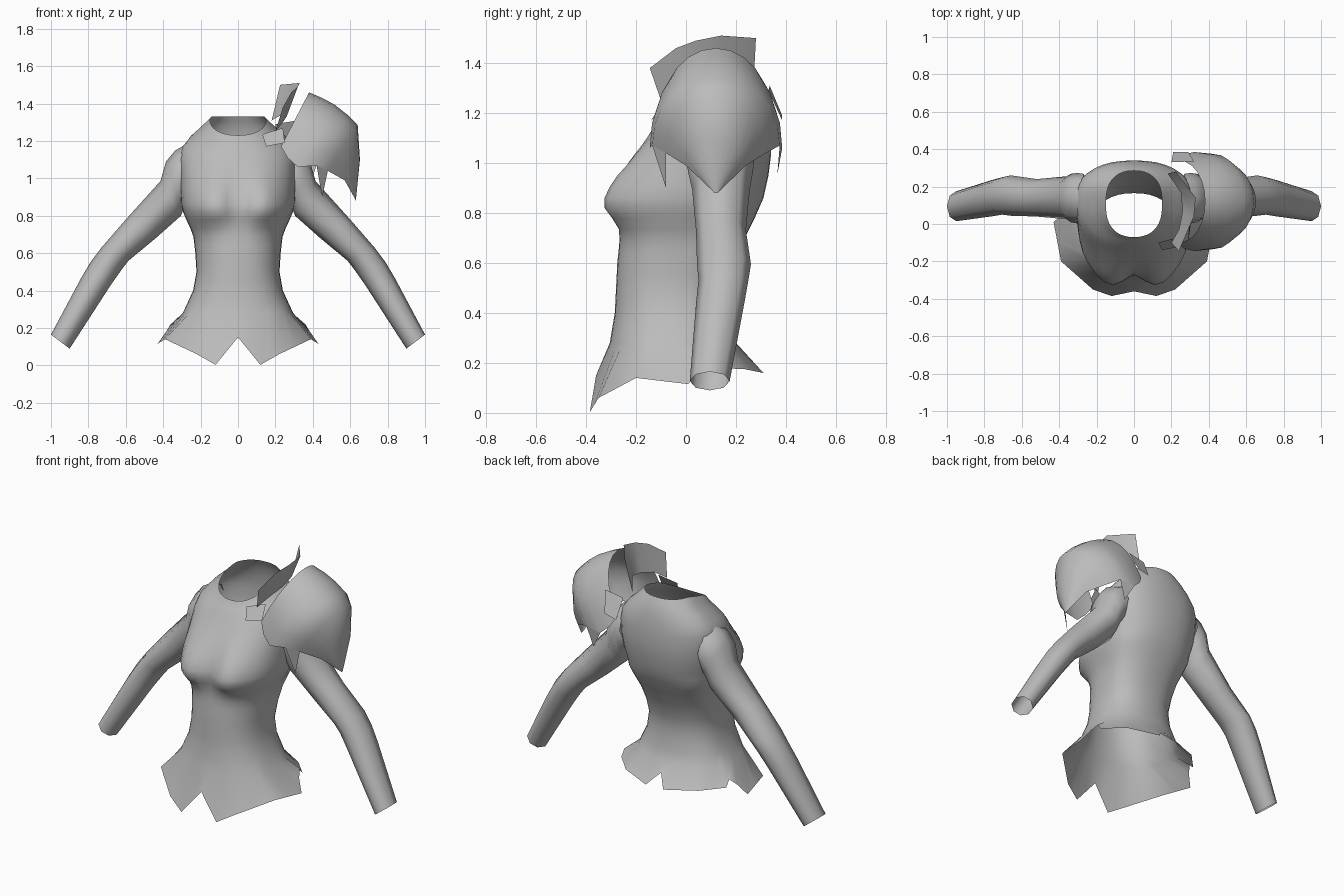
import bpy, bmesh, math

grey = bpy.data.materials.new("cloth_grey")
grey.diffuse_color = (0.5, 0.5, 0.5, 1)


def loft(name, rows, closed=False):
    """Skin a list of equal-length point rows into an open shell."""
    bm = bmesh.new()
    vs = [[bm.verts.new(p) for p in r] for r in rows]
    n = len(rows[0])
    for a, b in zip(vs, vs[1:]):
        for i in range(n if closed else n - 1):
            k = (i + 1) % n
            bm.faces.new((a[i], a[k], b[k], b[i]))
    return finish(name, bm)


def finish(name, bm):
    me = bpy.data.meshes.new(name)
    bm.to_mesh(me)
    bm.free()
    ob = bpy.data.objects.new(name, me)
    bpy.context.collection.objects.link(ob)
    me.materials.append(grey)
    me.shade_smooth()
    return ob


def lerp_keys(keys, t):
    """Linear interpolation in a table whose first column is the key."""
    for a, b in zip(keys, keys[1:]):
        if t <= b[0]:
            f = (t - a[0]) / (b[0] - a[0])
            return [p + (q - p) * f for p, q in zip(a[1:], b[1:])]
    return list(keys[-1][1:])


# Jagged hem: angle from the front, x, y, z
HEM = [(0, 0, -.36, .15), (20, .12, -.385, .003), (40, .22, -.35, .06),
       (60, .39, -.20, .14), (80, .43, .01, .115), (90, .385, .05, .18),
       (100, .36, .09, .22), (110, .36, .12, .18), (140, .25, .235, .175),
       (170, .06, .31, .16), (180, 0, .245, .225)]
# Torso rings: row, front z, back z, half width, front y, back y, side y, roundness
RINGS = [(0, .28, .28, .295, -.305, .20, -.04, .82), (1, .40, .40, .24, -.285, .17, -.04, .8),
         (2, .50, .50, .222, -.28, .165, -.03, .8), (3, .60, .60, .228, -.275, .19, 0, .8),
         (4, .69, .69, .238, -.265, .23, .03, .75), (5, .78, .78, .265, -.25, .275, .06, .68),
         (6, .86, .86, .288, -.24, .31, .09, .66), (7, .95, .95, .30, -.225, .33, .12, .68),
         (8, 1.03, 1.03, .31, -.195, .34, .13, .75), (9, 1.10, 1.11, .315, -.155, .34, .13, .85),
         (10, 1.15, 1.17, .30, -.125, .335, .14, .9), (11, 1.18, 1.23, .255, -.105, .325, .14, .9),
         (12, 1.205, 1.28, .20, -.085, .31, .13, .8), (13, 1.23, 1.33, .15, -.07, .285, .11, .75)]


def torso_point(row, deg):
    zf, zb, hw, yf, yb, yc, e = lerp_keys(RINGS, row)
    t = math.radians(deg)
    s, c = math.sin(t), math.cos(t)
    if c < 0 and 6 <= row < 12:
        e = max(e, .88)
    x = hw * abs(s) ** .88
    y = yc + (yf - yc if c > 0 else yb - yc) * abs(c) ** e
    z = zf + (zb - zf) * min(1, (1 - c) * .8)
    # Bust: fuller above, tucked under below
    if c > 0:
        h = (z - .84) / (.085 if z < .84 else .16)
        y -= .105 * math.exp(-((x - .135) / .115) ** 2 - h * h) * min(1, c * 2)
        x += .02 * math.exp(-((x - .25) / .08) ** 2 - h * h)
    return x, y, z


def around(fn):
    half = [fn(d) for d in range(0, 181, 10)]
    return half + [(-x, y, z) for x, y, z in half[-2:0:-1]]


rows = [around(lambda d: lerp_keys(HEM, d))]
rows += [around(lambda d: torso_point(k / 2, d)) for k in range(27)]
loft("bodice", rows, closed=True)

# Sleeves: inner x, z, outer x, z, centre y, half depth
SLEEVE = [(.255, .91, .28, 1.18, .138, .13), (.27, .88, .335, 1.15, .138, .135),
          (.29, .84, .385, 1.09, .138, .13), (.305, .80, .415, .985, .14, .115),
          (.44, .68, .60, .78, .14, .10), (.585, .56, .73, .63, .152, .108),
          (.62, .515, .79, .55, .15, .10), (.68, .43, .84, .465, .138, .097),
          (.90, .09, 1.0, .165, .095, .08)]
for side, label in ((1, "left"), (-1, "right")):
    rows = []
    for xi, zi, xo, zo, yc, ry in SLEEVE:
        ring = []
        for i in range(8):
            a = math.tau * i / 8
            f = .5 + .5 * math.cos(a)
            ring.append((side * (xi + (xo - xi) * f), yc + ry * math.sin(a), zi + (zo - zi) * f))
        rows.append(ring[::side])
    loft(label + "_sleeve", rows, closed=True)

# Shoulder guard: arches front to back, given as top x, z, end x, z, half depth
ARCHES = [(.38, 1.46, .23, 1.17, .22), (.45, 1.43, .265, 1.11, .25), (.515, 1.395, .32, 1.06, .265),
          (.585, 1.34, .42, 1.07, .255), (.64, 1.285, .48, 1.04, .20),
          (.652, 1.10, .57, .99, .12), (.63, .88, .629, .885, .01)]
rows = []
for xt, zt, xe, ze, ry in ARCHES:
    row = []
    for i in range(13):
        a = math.radians(-90 + 15 * i)
        f = math.cos(a) ** .9 if 0 < i < 12 else 0
        row.append((xe + (xt - xe) * f, .12 + ry * math.sin(a), ze + (zt - ze) * f))
    rows.append(row)
loft("shoulder_guard", rows)


def plate(name, *pts):
    bm = bmesh.new()
    bm.faces.new([bm.verts.new(p) for p in pts])
    return finish(name, bm)


# Hanging points on the guard rim
plate("front_rim_point", (.42, -.135, 1.07), (.45, -.08, .90), (.48, -.08, 1.04))
plate("back_rim_point", (.32, .385, 1.06), (.42, .375, 1.07), (.38, .365, .95))

# Standing collar flap beside the neck
low = [(.18, .27, 1.31), (.25, .17, 1.35), (.26, .07, 1.33), (.24, -.03, 1.30), (.20, -.10, 1.25)]
high = [(.225, .28, 1.50), (.33, .14, 1.51), (.32, .04, 1.49), (.285, -.04, 1.46), (.24, -.145, 1.38)]
loft("collar_flap", [low, high])

# Straps linking the guard to the bodice
plate("front_strap", (.13, -.10, 1.235), (.15, -.14, 1.17), (.25, -.12, 1.19), (.24, -.07, 1.27))
plate("back_strap", (.20, .33, 1.29), (.32, .335, 1.31), (.29, .385, 1.19), (.21, .385, 1.17))
